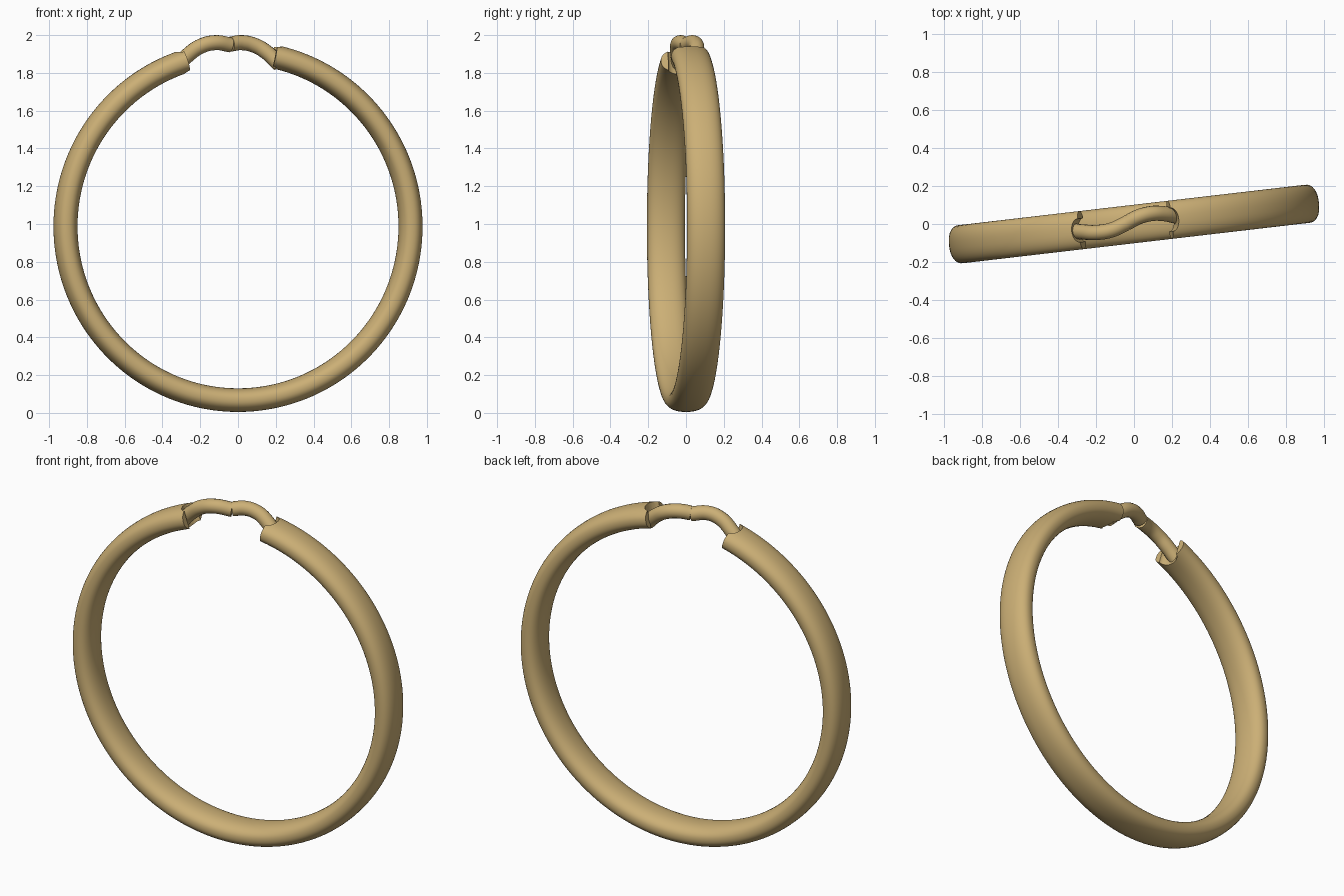
import bpy, bmesh, math
from mathutils import Matrix, Vector

if "Cube" in bpy.data.objects:
    bpy.data.objects.remove(bpy.data.objects["Cube"])

CENTRE_Z = 0.987
R_MID, HALF_T, HALF_W = 0.9195, 0.0625, 0.101
TILT = Matrix.Rotation(math.radians(6.65), 4, 'Z')
A_RIGHT, A_LEFT = math.radians(11.9), math.radians(-17.6)   # band ends, measured from the top

gold = bpy.data.materials.new("gold")
gold.diffuse_color = (0.60, 0.43, 0.18, 1)
gold.use_nodes = True
gold.node_tree.nodes["Principled BSDF"].inputs["Base Color"].default_value = gold.diffuse_color


def finish(ob, angle=40):
    bpy.ops.object.select_all(action='DESELECT')
    ob.select_set(True)
    bpy.context.view_layer.objects.active = ob
    bpy.ops.object.shade_smooth_by_angle(angle=math.radians(angle))
    ob.data.materials.clear()
    ob.data.materials.append(gold)


def radial(a, r, y=0.0):
    return Vector((r * math.sin(a), y, CENTRE_Z + r * math.cos(a)))


def spow(v, e):
    return math.copysign(abs(v) ** e, v)


# Band: rounded oval section swept around an open circle
bm = bmesh.new()
N, M = 160, 40
sweep = 2 * math.pi - (A_RIGHT - A_LEFT)
rings = []
for i in range(N + 1):
    a = A_RIGHT + sweep * i / N
    ring = []
    for j in range(M):
        t = 2 * math.pi * j / M
        r = R_MID + HALF_T * spow(math.cos(t), 0.88)
        ring.append(bm.verts.new(radial(a, r, HALF_W * spow(math.sin(t), 0.88))))
    rings.append(ring)
for p, q in zip(rings, rings[1:]):
    for j in range(M):
        k = (j + 1) % M
        bm.faces.new((p[j], p[k], q[k], q[j]))
bm.faces.new(rings[0])
bm.faces.new(rings[-1])
bmesh.ops.recalc_face_normals(bm, faces=bm.faces)
bm.transform(TILT)
me = bpy.data.meshes.new("band")
bm.to_mesh(me)
bm.free()
band = bpy.data.objects.new("band", me)
bpy.context.collection.objects.link(band)

# Rounded saddle notch in each end of the band
bpy.context.view_layer.objects.active = band
for name, a in (("right", A_RIGHT), ("left", A_LEFT)):
    bm = bmesh.new()
    bmesh.ops.create_cone(bm, cap_ends=True, segments=32, radius1=1, radius2=1, depth=0.3)
    bm.transform(TILT @ Matrix.Translation(radial(a, R_MID)) @ Matrix.Rotation(a, 4, 'Y')
                 @ Matrix.Diagonal((0.036, 0.062, 1, 1)))
    cm = bpy.data.meshes.new(name + "_notch_cutter")
    bm.to_mesh(cm)
    bm.free()
    cutter = bpy.data.objects.new(name + "_notch_cutter", cm)
    bpy.context.collection.objects.link(cutter)
    mod = band.modifiers.new(name + "_notch", 'BOOLEAN')
    mod.operation, mod.object, mod.solver = 'DIFFERENCE', cutter, 'EXACT'
    bpy.ops.object.modifier_apply(modifier=mod.name)
    bpy.data.objects.remove(cutter)
finish(band)


# Clasp: two bent wires meeting near the top
def wire(name, pts, radius=0.04):
    cu = bpy.data.curves.new(name, 'CURVE')
    cu.dimensions = '3D'
    cu.bevel_depth, cu.bevel_resolution = radius, 6
    cu.use_fill_caps, cu.resolution_u = True, 10
    sp = cu.splines.new('BEZIER')
    sp.bezier_points.add(len(pts) - 1)
    for bp, p in zip(sp.bezier_points, pts):
        bp.co = p
        bp.handle_left_type = bp.handle_right_type = 'AUTO'
    ob = bpy.data.objects.new(name, cu)
    bpy.context.collection.objects.link(ob)
    bpy.ops.object.select_all(action='DESELECT')
    ob.select_set(True)
    bpy.context.view_layer.objects.active = ob
    bpy.ops.object.convert(target='MESH')
    finish(bpy.context.object)


wire("left_clasp_wire", [(-0.325, -0.036, 1.835), (-0.27, -0.042, 1.89), (-0.20, -0.045, 1.94),
                         (-0.12, -0.032, 1.96), (-0.04, 0.004, 1.948)])
wire("right_clasp_wire", [(-0.037, 0.006, 1.953), (0.02, 0.036, 1.96), (0.09, 0.055, 1.945),
                          (0.15, 0.055, 1.91), (0.22, 0.042, 1.845)])
